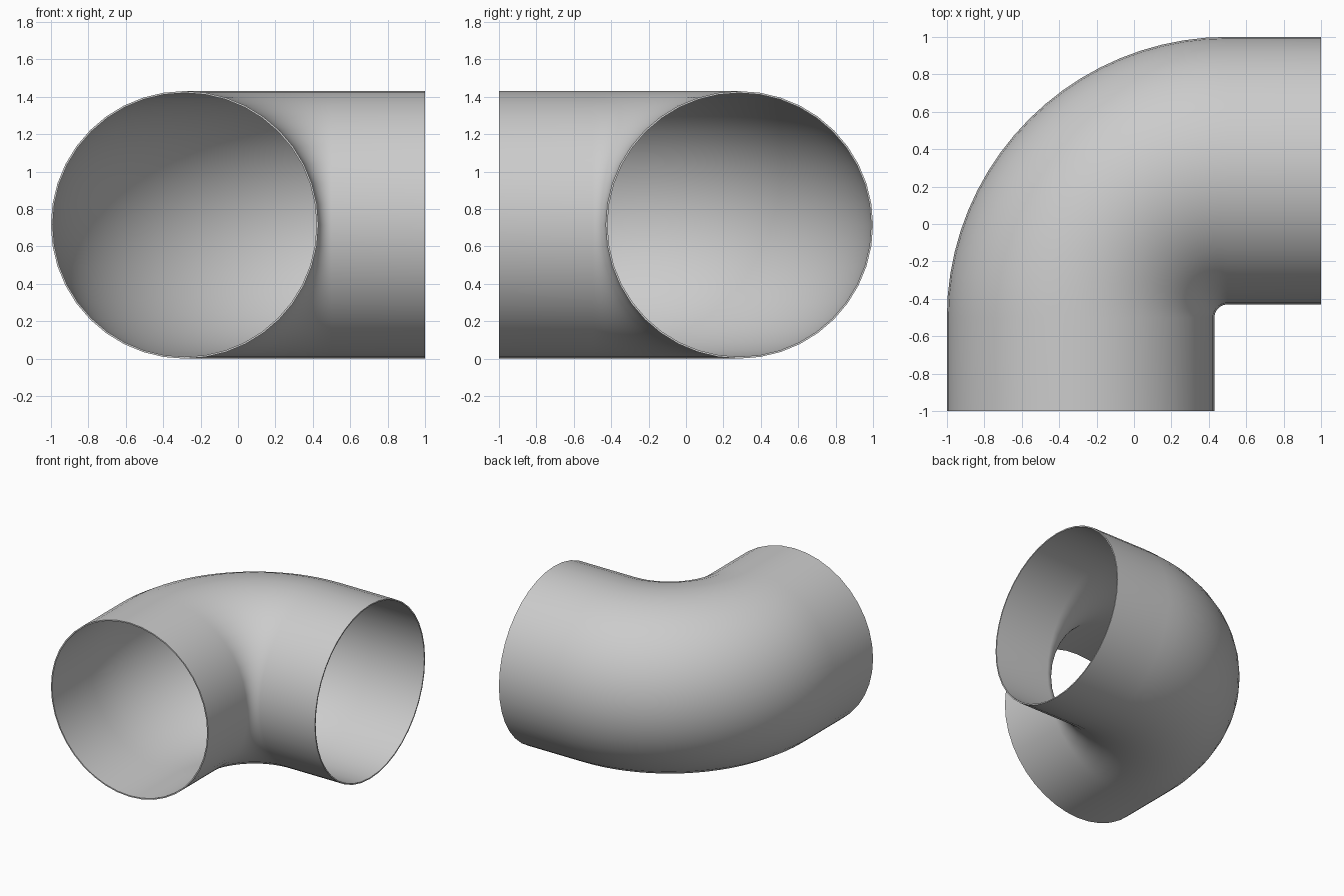
import bpy, bmesh
from math import sin, cos, pi

if "Cube" in bpy.data.objects:
    bpy.data.objects.remove(bpy.data.objects["Cube"])

R_TUBE = 0.71      # outer radius of the pipe
MID_Z = 0.715
BEND = 0.785       # radius of the centre line in the bend
CX, CY = 0.5, -0.5 # centre of the bend
SIDES, STEPS = 40, 20

# centre line stations: (x, y, angle about the bend centre)
stations = [(CX - BEND, -1.0, pi)]
for i in range(STEPS + 1):
    a = pi - i * pi / 2 / STEPS
    stations.append((CX + BEND * cos(a), CY + BEND * sin(a), a))
stations.append((1.0, CY + BEND, pi / 2))

# sweep a circle along the centre line
bm = bmesh.new()
rings = []
for x, y, a in stations:
    ring = []
    for k in range(SIDES):
        t = 2 * pi * k / SIDES
        d = R_TUBE * cos(t)
        ring.append(bm.verts.new((x + d * cos(a), y + d * sin(a), MID_Z + R_TUBE * sin(t))))
    rings.append(ring)
for r0, r1 in zip(rings, rings[1:]):
    for k in range(SIDES):
        j = (k + 1) % SIDES
        bm.faces.new((r0[k], r0[j], r1[j], r1[k]))
bmesh.ops.recalc_face_normals(bm, faces=bm.faces[:])
mesh = bpy.data.meshes.new("elbow_pipe")
bm.to_mesh(mesh)
bm.free()

pipe = bpy.data.objects.new("elbow_pipe", mesh)
bpy.context.collection.objects.link(pipe)

# very thin wall, open at both ends
wall = pipe.modifiers.new("wall", 'SOLIDIFY')
wall.thickness = 0.01
wall.offset = 0

bpy.context.view_layer.objects.active = pipe
pipe.select_set(True)
bpy.ops.object.shade_smooth_by_angle(angle=pi / 6)
bpy.ops.object.modifier_apply(modifier="wall")
bpy.ops.object.shade_smooth_by_angle(angle=pi / 6)
